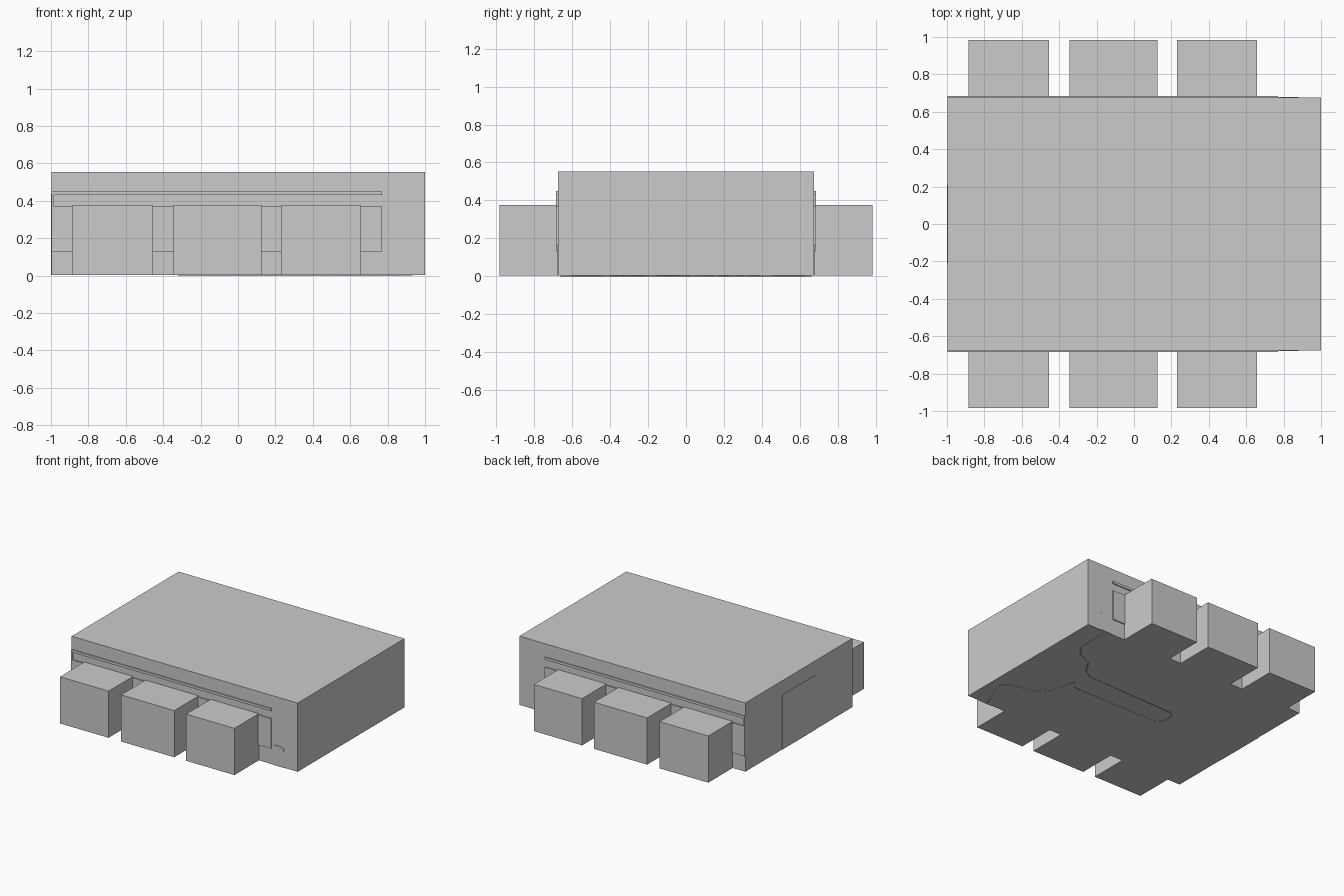
import bpy, bmesh, math

if "Cube" in bpy.data.objects:
    bpy.data.objects.remove(bpy.data.objects["Cube"])


def box(name, x0, x1, y0, y1, z0, z1):
    """Axis-aligned block given by its limits."""
    bm = bmesh.new()
    bmesh.ops.create_cube(bm, size=1)
    for v in bm.verts:
        v.co.x = x1 if v.co.x > 0 else x0
        v.co.y = y1 if v.co.y > 0 else y0
        v.co.z = z1 if v.co.z > 0 else z0
    return finish(name, bm)


def finish(name, bm):
    bmesh.ops.recalc_face_normals(bm, faces=bm.faces)
    mesh = bpy.data.meshes.new(name)
    bm.to_mesh(mesh)
    bm.free()
    ob = bpy.data.objects.new(name, mesh)
    bpy.context.collection.objects.link(ob)
    return ob


def both_sides(ob):
    """Repeat a front part on the back of the hall."""
    m = ob.modifiers.new("mirror", 'MIRROR')
    m.use_axis = (False, True, False)


# Main hall
W = 0.675
FLOOR = 0.004
box("main_hall", -0.997, 1.0, -W, W, FLOOR, 0.553)

# Annex rooms along both long sides
for i, (x0, x1) in enumerate([(-0.885, -0.455), (-0.345, 0.125), (0.23, 0.657)]):
    both_sides(box(f"annex_room_{i + 1}", x0, x1, -0.983, -W, FLOOR, 0.377))

# Thin wall panel and the ledge strip above it
both_sides(box("wall_panel", -0.997, 0.77, -0.684, -W, 0.13, 0.37))
both_sides(box("wall_ledge", -0.997, 0.77, -0.684, -W, 0.43, 0.45))
both_sides(box("panel_end_post", -0.997, -0.985, -0.684, -W, 0.13, 0.45))

# Large gate in the left end
box("end_gate", -1.0, -0.997, -0.21, 0.21, FLOOR, 0.44)

# Side door with rounded upper corners
bm = bmesh.new()
r, top, xa, xb = 0.03, 0.165, 0.775, 0.88
pts = [(xa, FLOOR), (xb, FLOOR)]
for cx, start in ((xb - r, 0), (xa + r, 90)):
    for k in range(5):
        a = math.radians(start + k * 22.5)
        pts.append((cx + r * math.cos(a), top - r + r * math.sin(a)))
face = bm.faces.new([bm.verts.new((x, -W, z)) for x, z in pts])
ext = bmesh.ops.extrude_face_region(bm, geom=[face])
for v in ext["geom"]:
    if isinstance(v, bmesh.types.BMVert):
        v.co.y = -0.679
both_sides(finish("side_door", bm))

# Raised guide line on the underside, running from door to door
route = [(0.83, -0.66), (0.93, -0.41), (0.85, -0.35), (0.67, -0.31),
         (0.58, -0.2), (0.54, -0.02), (0.48, -0.09), (-0.26, -0.09),
         (-0.32, -0.05), (-0.32, 0.04), (-0.28, 0.08), (0.5, 0.1),
         (0.58, 0.15), (0.64, 0.25), (0.77, 0.31), (0.83, 0.4), (0.83, 0.66)]
curve = bpy.data.curves.new("floor_guide_line", 'CURVE')
curve.dimensions = '3D'
curve.bevel_depth = 0.004
curve.bevel_resolution = 0
spline = curve.splines.new('POLY')
spline.points.add(len(route) - 1)
for p, (x, y) in zip(spline.points, route):
    p.co = (x, y, FLOOR, 1)
line = bpy.data.objects.new("floor_guide_line", curve)
bpy.context.collection.objects.link(line)
